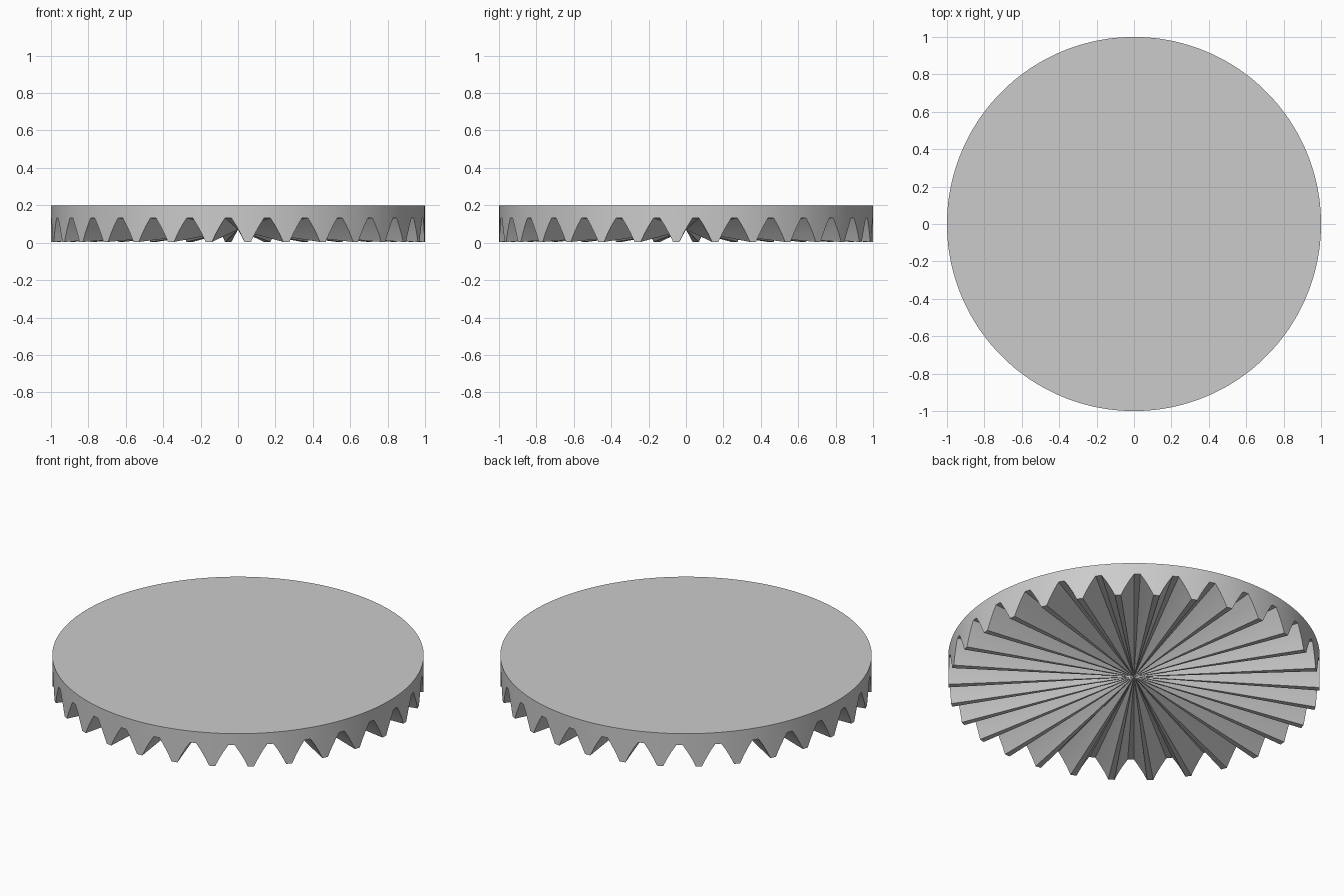
import bpy, bmesh, math

cube = bpy.data.objects.get("Cube")
if cube:
    bpy.data.objects.remove(cube, do_unlink=True)

TEETH, TOP, MID = 30, 0.2, 0.07
PITCH = math.tau / TEETH
OFFSET = math.radians(3)  # direction of the first groove

# One tooth pitch at the rim: (fraction of pitch from groove centre, height)
half = [(0.08, 0.132), (0.2, 0.093), (0.32, 0.048), (0.42, 0.008)]
profile = [(-f, z) for f, z in reversed(half)] + half

mat = bpy.data.materials.new("plain grey")
mat.use_nodes = True
grey = (0.6, 0.6, 0.6, 1)
mat.diffuse_color = grey
mat.node_tree.nodes["Principled BSDF"].inputs["Base Color"].default_value = grey

# Toothed disc: radial teeth all taper to one point on the axis
bm = bmesh.new()
apex = bm.verts.new((0, 0, MID))
lower, upper = [], []
for tooth in range(TEETH):
    for frac, z in profile:
        a = OFFSET + (tooth + frac) * PITCH
        x, y = math.cos(a), math.sin(a)
        lower.append(bm.verts.new((x, y, z)))
        upper.append(bm.verts.new((x, y, TOP)))

count = len(lower)
for i in range(count):
    j = (i + 1) % count
    bm.faces.new((apex, lower[j], lower[i]))
    bm.faces.new((lower[i], lower[j], upper[j], upper[i]))
bm.faces.new(upper)

# Set the tooth tips on the ground
low = min(v.co.z for v in lower)
for v in lower:
    if v.co.z < low + 0.001:
        v.co.z = 0.004

mesh = bpy.data.meshes.new("toothed_disc")
bm.to_mesh(mesh)
bm.free()
mesh.materials.append(mat)
disc = bpy.data.objects.new("toothed_disc", mesh)
bpy.context.collection.objects.link(disc)

# Smooth the round rim and keep the teeth crisp
bpy.ops.object.select_all(action="DESELECT")
disc.select_set(True)
bpy.context.view_layer.objects.active = disc
bpy.ops.object.shade_smooth_by_angle(angle=math.radians(12))
